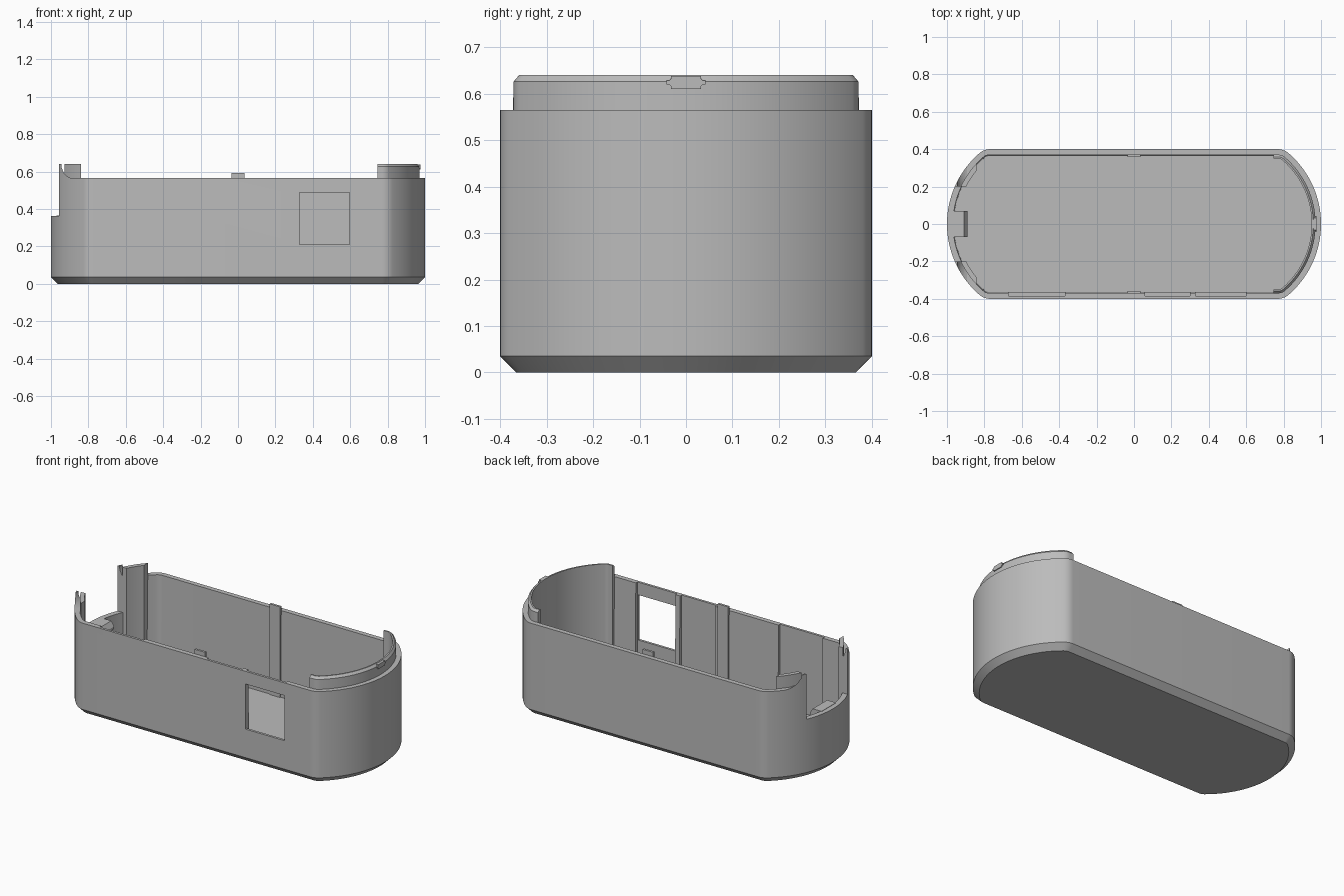
import bpy, bmesh, math

cube = bpy.data.objects.get("Cube")
if cube:
    bpy.data.objects.remove(cube)

grey = bpy.data.materials.new("grey plastic")
grey.use_nodes = True
grey.diffuse_color = (0.5, 0.5, 0.5, 1)
grey.node_tree.nodes["Principled BSDF"].inputs["Base Color"].default_value = grey.diffuse_color

HALF, END_R, CORNER_R, CORNER_X = 0.4, 0.5, 0.0855, 0.77
RIM, TOP, FLOOR = 0.565, 0.64, 0.035


def outline(inset):
    """Body footprint: straight sides, bowed ends, small tangent corners."""
    cx, cy = CORNER_X, HALF - CORNER_R
    end_x = 1 - END_R
    join = math.atan2(cy, cx - end_x)
    quarter = []
    for i in range(17):
        a = join * i / 16
        quarter.append((end_x + (END_R - inset) * math.cos(a), (END_R - inset) * math.sin(a)))
    for i in range(1, 9):
        a = join + (math.pi / 2 - join) * i / 8
        r = CORNER_R - inset
        quarter.append((cx + r * math.cos(a), cy + r * math.sin(a)))
    upper = quarter + [(-x, y) for x, y in reversed(quarter)]
    return upper + [(x, -y) for x, y in reversed(upper[1:-1])]


def make(name, bm):
    bmesh.ops.recalc_face_normals(bm, faces=bm.faces)
    mesh = bpy.data.meshes.new(name)
    bm.to_mesh(mesh)
    bm.free()
    mesh.materials.append(grey)
    ob = bpy.data.objects.new(name, mesh)
    bpy.context.collection.objects.link(ob)
    return ob


def loft(name, sections, closed=False):
    """Bridge (inset, z) sections; closed makes a ring, otherwise both ends are capped."""
    bm = bmesh.new()
    loops = [[bm.verts.new((x, y, z)) for x, y in outline(d)] for d, z in sections]
    pairs = list(zip(loops, loops[1:]))
    if closed:
        pairs.append((loops[-1], loops[0]))
    else:
        bm.faces.new(loops[0])
        bm.faces.new(loops[-1])
    n = len(loops[0])
    for a, b in pairs:
        for i in range(n):
            j = (i + 1) % n
            bm.faces.new((a[i], a[j], b[j], b[i]))
    return make(name, bm)


def prism(name, points, y0, y1):
    """Extrude an x-z profile along y."""
    bm = bmesh.new()
    a = [bm.verts.new((x, y0, z)) for x, z in points]
    b = [bm.verts.new((x, y1, z)) for x, z in points]
    bm.faces.new(a)
    bm.faces.new(b)
    for i in range(len(a)):
        j = (i + 1) % len(a)
        bm.faces.new((a[i], a[j], b[j], b[i]))
    return make(name, bm)


def box(name, x0, x1, y0, y1, z0, z1):
    return prism(name, [(x0, z0), (x1, z0), (x1, z1), (x0, z1)], y0, y1)


def boolean(ob, tool, operation):
    mod = ob.modifiers.new("cut", 'BOOLEAN')
    mod.object, mod.operation, mod.solver = tool, operation, 'EXACT'
    graph = bpy.context.evaluated_depsgraph_get()
    mesh = bpy.data.meshes.new_from_object(ob.evaluated_get(graph))
    ob.modifiers.clear()
    ob.data = mesh
    bpy.data.objects.remove(tool)


# Hollow body with chamfered base
body = loft("case_body", [(0.035, 0), (0, 0.035), (0, RIM), (0.03, RIM), (0.036, FLOOR)])
# Open notch in the right end
boolean(body, box("notch", -1.1, -0.85, -0.2, 0.2, 0.362, 0.8), 'DIFFERENCE')
# Thinned panels inside the front wall, and the window
for x0, x1 in ((-0.67, -0.37), (0.06, 0.30), (0.33, 0.60)):
    boolean(body, box("panel", x0, x1, -0.385, -0.34, 0.06, 0.7), 'DIFFERENCE')
boolean(body, box("window", 0.33, 0.595, -0.5, -0.3, 0.21, 0.487), 'DIFFERENCE')

# Raised lip lining the left end
lip = loft("left_lip", [(0.029, 0.03), (0.029, 0.626), (0.041, TOP), (0.05, TOP), (0.05, 0.03)], True)
boolean(lip, box("clip", 0.745, 1.1, -0.5, 0.5, 0, 1), 'INTERSECT')
parts = [body, lip]

# Latch bump on the lip
bm = bmesh.new()
bmesh.ops.create_cube(bm, size=1)
for v in bm.verts:
    v.co = (0.966 + v.co.x * 0.02, v.co.y * 0.084, 0.624 + v.co.z * 0.028)
bmesh.ops.bevel(bm, geom=[e for e in bm.edges if abs(e.verts[0].co.x - e.verts[1].co.x) > 0.01],
                offset=0.01, segments=3, affect='EDGES')
parts.append(make("latch_bump", bm))

# Posts and raised horns either side of the notch
for side, label in ((-1, "front"), (1, "back")):
    y0, y1 = sorted((side * 0.2, side * 0.5))
    post = loft(label + "_post", [(0.029, 0.03), (0.029, TOP), (0.055, TOP), (0.055, 0.03)], True)
    boolean(post, box("clip", -1.1, -0.84, y0, y1, 0, 1), 'INTERSECT')
    horn = loft(label + "_horn", [(0, RIM), (0, TOP), (0.032, TOP), (0.032, RIM)], True)
    shape = [(-1.1, 0.5), (-1.1, 0.7), (-0.95, 0.7), (-0.943, 0.62),
             (-0.93, 0.59), (-0.91, 0.572), (-0.89, 0.564), (-0.89, 0.5)]
    boolean(horn, prism("clip", shape, y0, y1), 'INTERSECT')
    parts += [post, horn]

    # Centre rib and tab on each long wall
    y0, y1 = sorted((side * 0.358, side * 0.372))
    parts.append(box(label + "_rib", -0.035, 0.035, y0, y1, 0.03, 0.592))

# Latch block in the notch, with a sloping inner end
parts.append(prism("notch_latch", [(-0.97, 0.32), (-0.97, 0.364), (-0.91, 0.364),
                                   (-0.89, 0.335), (-0.89, 0.32)], -0.07, 0.07))

for ob in bpy.context.view_layer.objects:
    ob.select_set(ob in parts)
bpy.context.view_layer.objects.active = body
bpy.ops.object.shade_smooth_by_angle(angle=math.radians(25))
